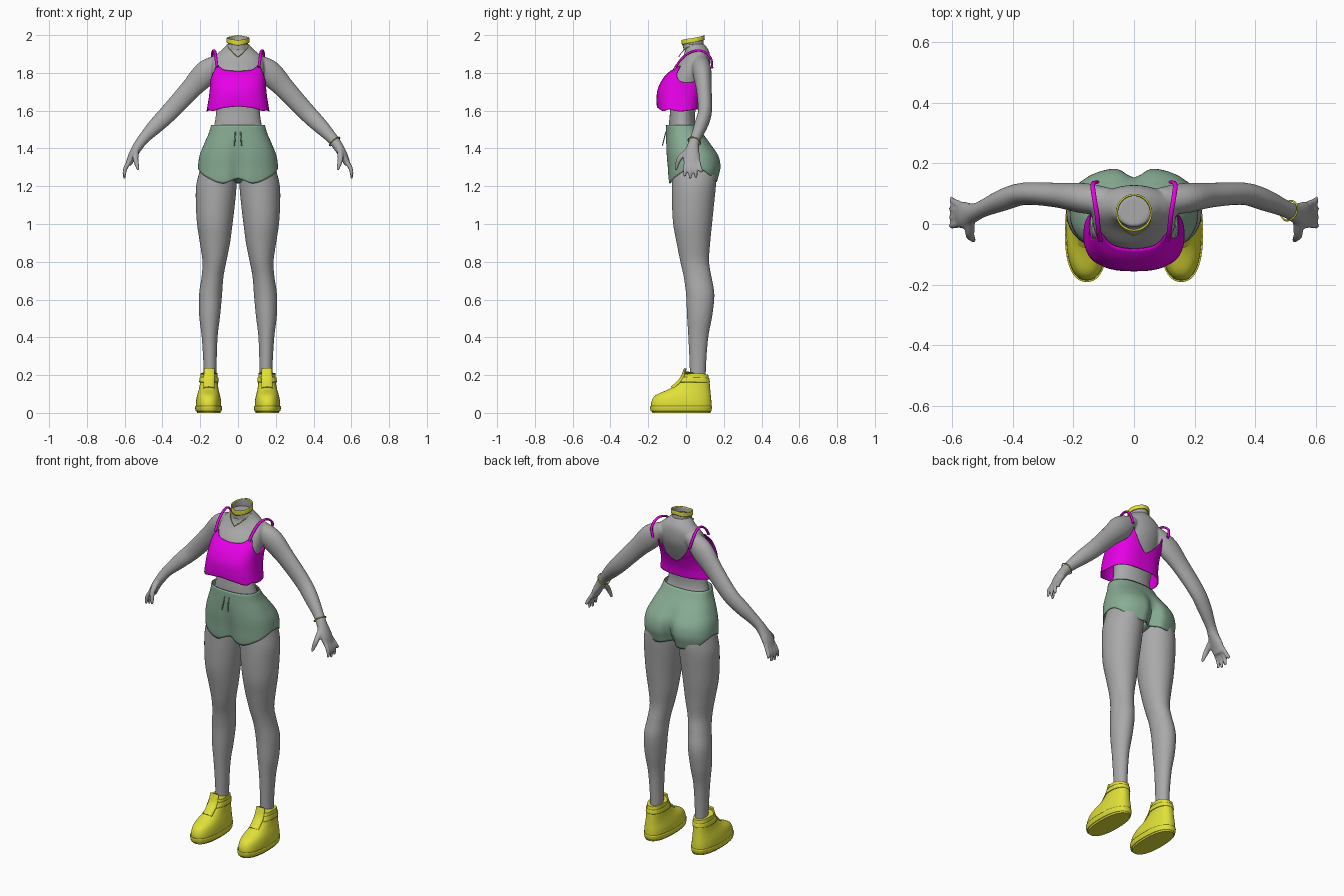
import bpy, bmesh, math
from mathutils import Vector

old = bpy.data.objects.get("Cube")
if old:
    bpy.data.objects.remove(old)


def material(name, rgb):
    m = bpy.data.materials.new(name)
    m.use_nodes = True
    m.diffuse_color = (*rgb, 1)
    m.node_tree.nodes["Principled BSDF"].inputs["Base Color"].default_value = (*rgb, 1)
    return m


SKIN = material("grey skin", (0.40, 0.40, 0.40))
PINK = material("magenta cloth", (0.80, 0.0, 0.80))
GREEN = material("sage cloth", (0.25, 0.42, 0.30))
YELLOW = material("yellow", (0.75, 0.75, 0.04))


def interp(t, keys):
    """Smooth value between key rows (position, values...)."""
    last = len(keys) - 1
    t = min(max(t, keys[0][0]), keys[last][0])
    i = 0
    while i < last - 1 and t > keys[i + 1][0]:
        i += 1

    def slope(j, c):
        a, b = keys[max(j - 1, 0)], keys[min(j + 1, last)]
        return (b[c] - a[c]) / (b[0] - a[0])

    k0, k1 = keys[i], keys[i + 1]
    h = k1[0] - k0[0]
    s = (t - k0[0]) / h
    s2, s3 = s * s, s * s * s
    return [(2 * s3 - 3 * s2 + 1) * k0[c] + (s3 - 2 * s2 + s) * h * slope(i, c)
            + (3 * s2 - 2 * s3) * k1[c] + (s3 - s2) * h * slope(i + 1, c)
            for c in range(1, len(k0))]


def skin_rings(bm, rings, caps):
    n = len(rings[0])
    loops = [[bm.verts.new(p) for p in ring] for ring in rings]
    for a, b in zip(loops, loops[1:]):
        for j in range(n):
            k = (j + 1) % n
            bm.faces.new((a[j], a[k], b[k], b[j]))
    if caps:
        bm.faces.new(loops[0][::-1])
        bm.faces.new(loops[-1])


def shell(bm, prof, power=1, top=None, hem=None, n=64, rows=24, side=1, warp=None, caps=True):
    """Upright loft; profile rows are z, centre x, half width, front y, back y."""
    rings = []
    for r in range(rows + 1):
        ring = []
        for j in range(n):
            deg = 360 * j / n
            key = min(deg, 360 - deg)
            hi = interp(key, top)[0] if top else prof[-1][0]
            lo = interp(key, hem)[0] if hem else prof[0][0]
            z = lo + (hi - lo) * r / rows
            cx, rx, y0, y1 = interp(z, prof)
            s, c = math.sin(math.radians(deg)), math.cos(math.radians(deg))
            x = cx + rx * math.copysign(abs(s) ** power, s)
            y = (y0 + y1) / 2 - (y1 - y0) / 2 * math.copysign(abs(c) ** power, c)
            p = Vector((side * x, y, z))
            ring.append(warp(p) if warp else p)
        rings.append(ring)
    skin_rings(bm, rings, caps)


def tube(bm, path, side=1, ref=(0, 1, 0), n=20, sub=5):
    """Limb along a path; rows are x, y, z, in-plane radius, radius along ref."""
    keys = [(i, *p) for i, p in enumerate(path)]
    steps = (len(path) - 1) * sub
    rows = [interp(i / sub, keys) for i in range(steps + 1)]
    rings = []
    for i, (x, y, z, a, b) in enumerate(rows):
        d = Vector(rows[min(i + 1, steps)][:3]) - Vector(rows[max(i - 1, 0)][:3])
        u = d.cross(Vector(ref)).normalized()
        v = u.cross(d).normalized()
        ring = []
        for j in range(n):
            w = math.tau * j / n
            p = Vector((x, y, z)) + u * a * math.cos(w) + v * b * math.sin(w)
            ring.append(Vector((side * p.x, p.y, p.z)))
        rings.append(ring)
    skin_rings(bm, rings, True)


def finish(bm, name, mat, thick=0):
    bmesh.ops.recalc_face_normals(bm, faces=bm.faces)
    me = bpy.data.meshes.new(name)
    bm.to_mesh(me)
    bm.free()
    me.materials.append(mat)
    for f in me.polygons:
        f.use_smooth = True
    me.set_sharp_from_angle(angle=math.radians(50))
    ob = bpy.data.objects.new(name, me)
    bpy.context.collection.objects.link(ob)
    if thick:
        mod = ob.modifiers.new("Thickness", "SOLIDIFY")
        mod.thickness, mod.offset = thick, -1
    return ob


# Body: torso, legs, arms and hands fused into one skin
bm = bmesh.new()
shell(bm, [(1.24, 0, .10, -.04, .10), (1.35, 0, .17, -.08, .13), (1.45, 0, .15, -.09, .08),
           (1.53, 0, .125, -.09, .05), (1.60, 0, .116, -.085, .05), (1.68, 0, .124, -.09, .07),
           (1.75, 0, .134, -.10, .10), (1.82, 0, .138, -.07, .125), (1.88, 0, .13, -.02, .128),
           (1.92, 0, .088, -.005, .12), (1.955, 0, .052, -.012, .095)], rows=40)
LEG = [(.12, .15, .034, .02, .105), (.22, .148, .034, .02, .105), (.4, .15, .042, .012, .118),
       (.52, .15, .056, .005, .14), (.63, .145, .061, 0, .15), (.72, .135, .058, -.012, .135),
       (.8, .125, .063, -.03, .122), (.9, .122, .08, -.05, .128), (1.0, .123, .094, -.068, .138),
       (1.1, .12, .103, -.074, .148), (1.2, .115, .107, -.075, .158),
       (1.27, .108, .098, -.074, .16), (1.34, .1, .085, -.065, .14)]
ARM = [(.085, .075, 1.865, .04, .045), (.165, .085, 1.803, .066, .05), (.25, .095, 1.715, .055, .041),
       (.36, .1, 1.595, .048, .037), (.43, .08, 1.525, .042, .036), (.5, .05, 1.452, .030, .028),
       (.53, .037, 1.41, .027, .032), (.56, .03, 1.36, .022, .044), (.58, .03, 1.315, .016, .042)]
for side in (1, -1):
    shell(bm, LEG, rows=50, side=side)
    tube(bm, ARM, side, n=28)
    for y, spread, tip in ((0, -.008, 1.25), (.022, 0, 1.24), (.045, .008, 1.245), (.064, .022, 1.275)):
        tube(bm, [(.573, y, 1.335, .012, .012), (.598, y + spread / 2, 1.29, .0115, .0115),
                  (.602, y + spread, tip, .008, .008)], side, n=12)
    tube(bm, [(.54, .01, 1.39, .016, .016), (.542, -.035, 1.345, .016, .014),
              (.528, -.055, 1.285, .008, .008)], side, n=12)
body = finish(bm, "body", SKIN)
rm = body.modifiers.new("Fuse", "REMESH")
rm.mode, rm.voxel_size, rm.use_smooth_shade = "VOXEL", .0065, True
sm = body.modifiers.new("Soften", "SMOOTH")
sm.factor, sm.iterations = .5, 4

# Neck stump, open at the slanted top, with a choker band around it
NECK = [(1.92, 0, .056, -.014, .098), (1.96, 0, .053, -.016, .093), (2.0, 0, .053, -.02, .092)]
bm = bmesh.new()
shell(bm, NECK, top=[(0, 1.968), (90, 1.982), (180, 1.997)], rows=6, caps=False)
finish(bm, "neck", SKIN)
bm = bmesh.new()
shell(bm, [(z, x, r + .007, a - .007, b + .007) for z, x, r, a, b in NECK], caps=False, rows=4,
      top=[(0, 1.972), (90, 1.985), (180, 2.0)], hem=[(0, 1.945), (90, 1.962), (180, 1.978)])
finish(bm, "choker", YELLOW, .006)

# Necklace and bracelet
bm = bmesh.new()
for side in (1, -1):
    tube(bm, [(.058, .04, 1.95, .002, .002), (.05, .0, 1.93, .002, .002),
              (.025, -.025, 1.905, .002, .002), (0, -.038, 1.885, .002, .002)], side, (1, 0, 0), 8)
finish(bm, "necklace", YELLOW)
bpy.ops.mesh.primitive_torus_add(location=(.512, .044, 1.437), major_radius=.034, minor_radius=.003,
                                 major_segments=32, minor_segments=8)
bracelet = bpy.context.object
bracelet.name = "bracelet"
bracelet.rotation_euler = Vector((.6, -.28, -.75)).to_track_quat("Z", "Y").to_euler()
bracelet.data.materials.append(YELLOW)
bpy.ops.object.shade_smooth()

# Cropped top: scooped front, deep V at the back, loose hem
bm = bmesh.new()
shell(bm, [(1.59, 0, .168, -.152, .075), (1.66, 0, .156, -.156, .085), (1.72, 0, .149, -.148, .105),
           (1.78, 0, .147, -.115, .13), (1.83, 0, .145, -.062, .139), (1.86, 0, .14, -.035, .139)],
      power=.75, caps=False, n=96,
      top=[(0, 1.81), (25, 1.818), (45, 1.838), (60, 1.80), (90, 1.75), (120, 1.77),
           (138, 1.83), (150, 1.785), (180, 1.70)],
      hem=[(0, 1.622), (25, 1.612), (50, 1.598), (70, 1.608), (90, 1.597), (130, 1.605), (180, 1.605)])
finish(bm, "crop_top", PINK, .004)
bm = bmesh.new()
for side in (1, -1):
    tube(bm, [(.111, -.055, 1.832, .006, .008), (.117, -.02, 1.878, .006, .008),
              (.122, .03, 1.912, .006, .008), (.131, .085, 1.916, .006, .008),
              (.136, .13, 1.88, .006, .008), (.122, .139, 1.825, .006, .008)], side, (1, 0, 0), 10)
finish(bm, "shoulder_straps", PINK)


# Shorts: centre seam pulled in at the back and crotch
def seam(p):
    k = min(max((1.46 - p.z) / .22, 0), 1) * math.exp(-(p.x / .035) ** 2)
    p.y *= 1 - (.3 if p.y > 0 else .25) * k
    return p


bm = bmesh.new()
shell(bm, [(1.21, 0, .21, -.092, .165), (1.25, 0, .211, -.097, .176), (1.30, 0, .212, -.1, .187),
           (1.36, 0, .204, -.105, .176), (1.42, 0, .181, -.107, .135), (1.48, 0, .155, -.106, .088),
           (1.525, 0, .142, -.105, .06)], power=.82, n=96, warp=seam, caps=False,
      hem=[(0, 1.24), (18, 1.215), (50, 1.25), (90, 1.295), (130, 1.25), (160, 1.222), (180, 1.235)])
finish(bm, "shorts", GREEN, .004)
bm = bmesh.new()
tube(bm, [(0, -.06, 1.25, .012, .02), (0, .03, 1.235, .02, .035), (0, .12, 1.25, .012, .02)],
     ref=(1, 0, 0))
finish(bm, "shorts_gusset", GREEN)
bm = bmesh.new()
for side in (1, -1):
    tube(bm, [(.014, -.106, 1.49, .003, .003), (.016, -.116, 1.45, .003, .003),
              (.02, -.125, 1.415, .003, .003)], side, n=8)
finish(bm, "drawstrings", GREEN)

# High-top shoes, with ankle strap, tongue and toe band
SHOE = [(0, .155, .061, -.178, .13), (.03, .156, .067, -.185, .135), (.065, .156, .066, -.181, .134),
        (.095, .156, .06, -.158, .131), (.125, .155, .052, -.092, .128), (.16, .154, .047, -.04, .125),
        (.2, .153, .045, -.013, .118), (.24, .152, .044, -.008, .114)]
BAND = [(z, x, r + .005, a - .006, b + .002) for z, x, r, a, b in SHOE]
for side, label in ((1, "left"), (-1, "right")):
    bm = bmesh.new()
    shell(bm, SHOE, power=.85, side=side, top=[(0, .225), (40, .205), (90, .21), (180, .2)])
    finish(bm, label + "_shoe", YELLOW)
    bm = bmesh.new()
    shell(bm, BAND, power=.85, side=side, rows=4, caps=False,
          hem=[(0, .165), (180, .16)], top=[(0, .192), (180, .182)])
    shell(bm, BAND, power=.85, side=side, rows=4, caps=False,
          hem=[(0, .008), (180, .008)], top=[(0, .036), (180, .036)])
    finish(bm, label + "_shoe_bands", YELLOW, .005)
    bm = bmesh.new()
    tube(bm, [(.154, -.07, .13, .012, .03), (.153, -.022, .18, .011, .03),
              (.152, -.004, .235, .007, .027)], side, (1, 0, 0))
    finish(bm, label + "_shoe_tongue", YELLOW)
